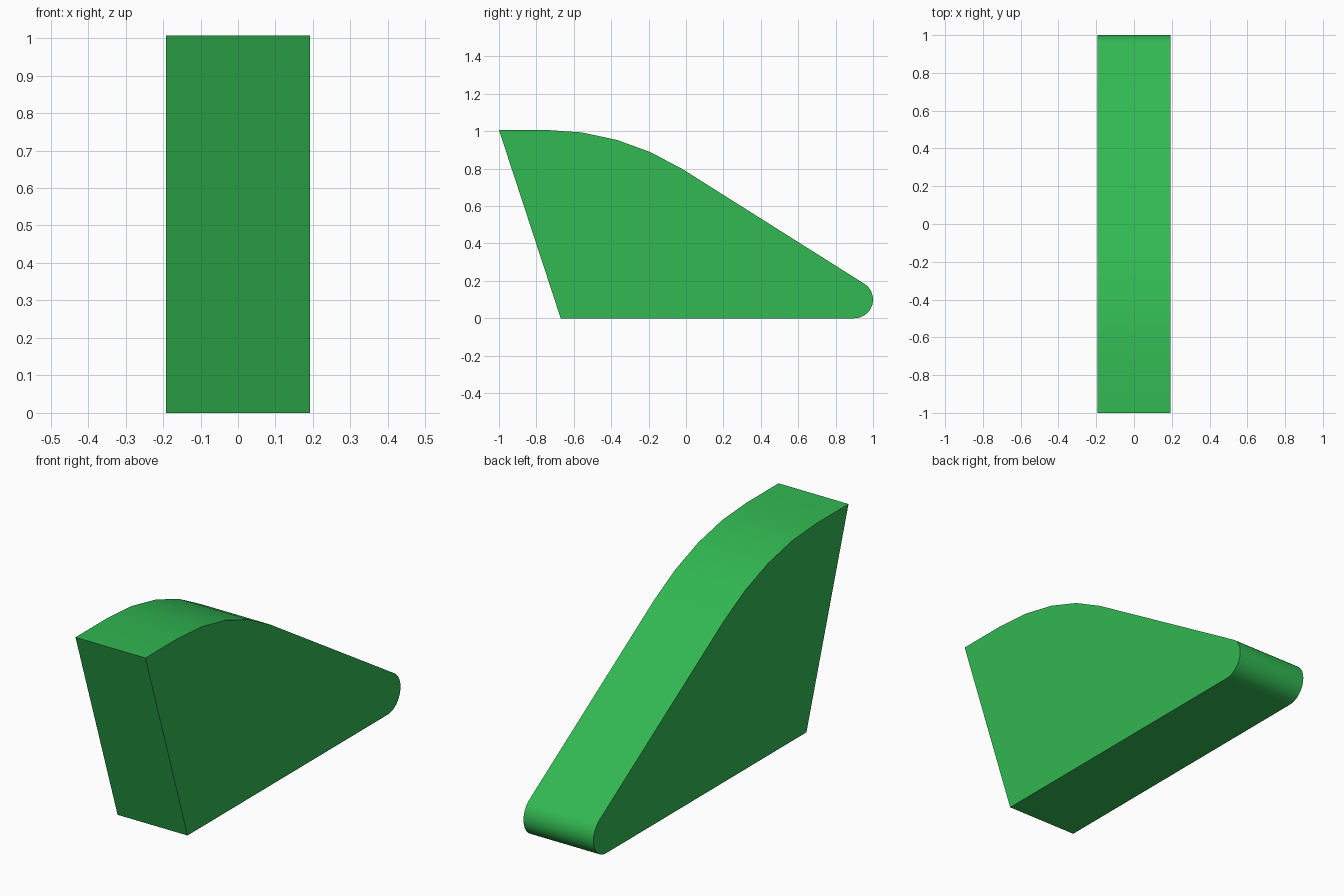
import bpy, bmesh, math

if "Cube" in bpy.data.objects:
    bpy.data.objects.remove(bpy.data.objects["Cube"])

HALF_W = 0.192
TOP = 1.007
SLOPE = math.radians(32)      # fall of the long ramp


def arc(cy, cz, r, start, end, steps):
    """Points on a circle; angles measured clockwise from straight up."""
    return [(cy + r * math.sin(a), cz + r * math.cos(a))
            for a in (start + (end - start) * i / steps for i in range(steps + 1))]


# Side profile (y, z): leaning front, flat top, shoulder curve, ramp, round toe
profile = [(-0.67, 0.0), (-1.0, TOP)]
profile += arc(-0.75, TOP - 1.38, 1.38, 0, SLOPE, 4)
profile += arc(0.9, 0.1, 0.1, SLOPE, math.pi, 16)

# Extrude the profile across the width
bm = bmesh.new()
side = bm.faces.new([bm.verts.new((-HALF_W, y, z)) for y, z in profile])
ext = bmesh.ops.extrude_face_region(bm, geom=[side], use_keep_orig=True)
moved = [v for v in ext["geom"] if isinstance(v, bmesh.types.BMVert)]
bmesh.ops.translate(bm, verts=moved, vec=(2 * HALF_W, 0, 0))
bmesh.ops.recalc_face_normals(bm, faces=bm.faces)
mesh = bpy.data.meshes.new("wedge_block")
bm.to_mesh(mesh)
bm.free()

# Green plastic
green = bpy.data.materials.new("green")
green.diffuse_color = (0.031, 0.479, 0.084, 1)
green.use_nodes = True
green.node_tree.nodes["Principled BSDF"].inputs["Base Color"].default_value = green.diffuse_color
mesh.materials.append(green)

block = bpy.data.objects.new("wedge_block", mesh)
bpy.context.collection.objects.link(block)
bpy.context.view_layer.objects.active = block
block.select_set(True)
bpy.ops.object.shade_smooth_by_angle(angle=math.radians(30))
